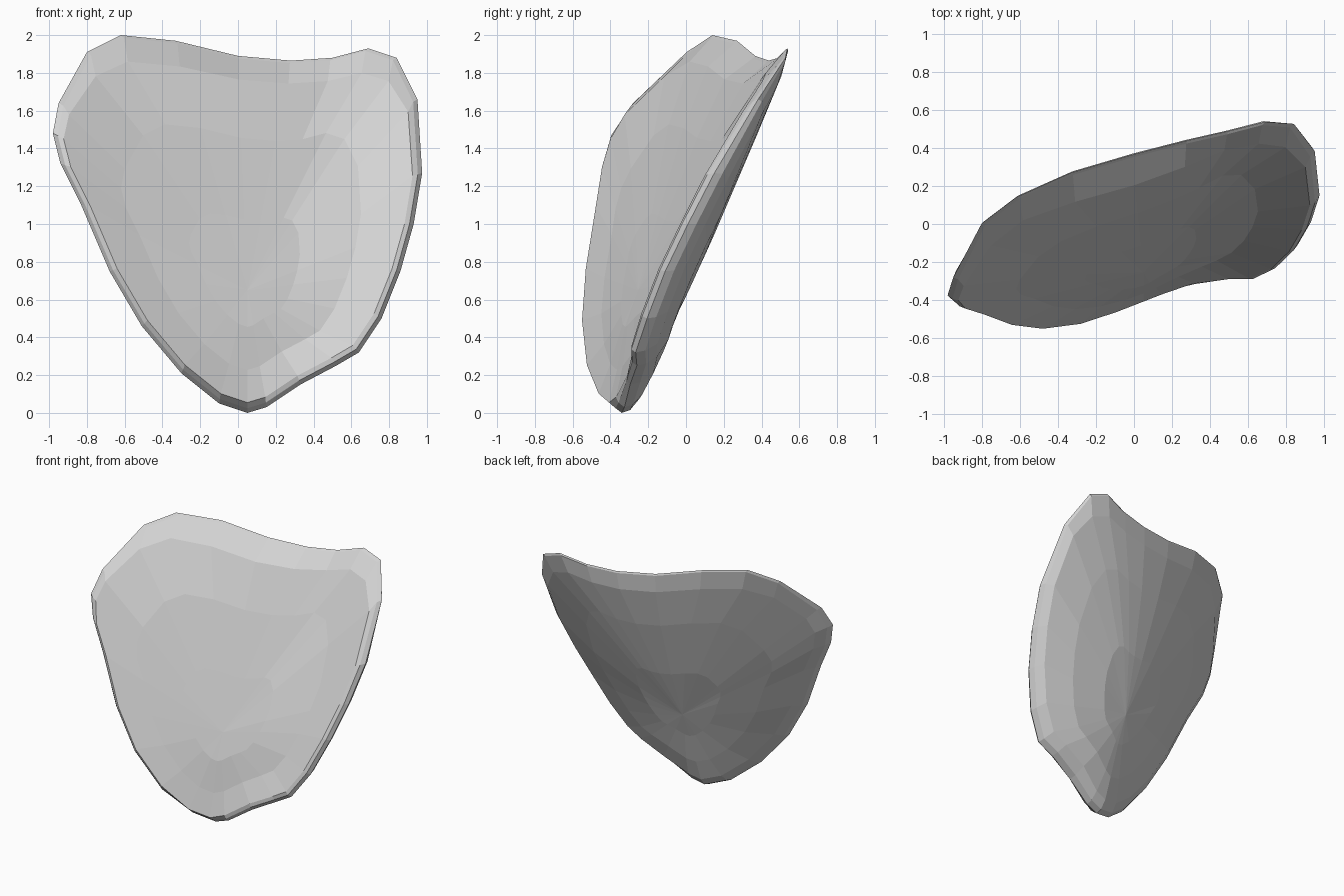
import bpy, bmesh

if "Cube" in bpy.data.objects:
    bpy.data.objects.remove(bpy.data.objects["Cube"])

# Outline of the curved shell (x, z), clockwise from the bottom tip
OUTLINE = [(.05, 0), (-.1, .05), (-.3, .21), (-.51, .46), (-.68, .75), (-.83, 1.1),
           (-.94, 1.32), (-.98, 1.48), (-.95, 1.64), (-.8, 1.91), (-.62, 2.0),
           (-.33, 1.97), (0, 1.89), (.28, 1.865), (.5, 1.88), (.69, 1.93), (.84, 1.88),
           (.95, 1.66), (.975, 1.27), (.93, 1.0), (.86, .75), (.76, .5), (.64, .32),
           (.52, .25), (.33, .15), (.15, .03)]

# Bowed cross-sections: z, then x and y at left edge, middle and right edge
ROWS = [(0, -.1, -.41, .05, -.34, .2, -.35), (.1, -.18, -.45, .06, -.31, .28, -.33),
        (.25, -.34, -.50, .06, -.25, .52, -.26), (.46, -.51, -.52, .05, -.18, .74, -.22),
        (.75, -.68, -.50, .03, -.06, .86, -.11), (1.05, -.8, -.45, 0, .06, .93, .04),
        (1.32, -.94, -.41, 0, .16, .97, .18), (1.64, -.95, -.28, 0, .28, .95, .37),
        (1.9, -.8, 0, 0, .37, .84, .54), (2.0, -.62, .14, 0, .41, .8, .57)]


def surface_y(x, z, flat):
    """Depth at (x, z): a parabola, blended by flat into two planes with a crease."""
    z = min(max(z, 0), 2)
    for lo, hi in zip(ROWS, ROWS[1:]):
        if z <= hi[0]:
            break
    t = (z - lo[0]) / (hi[0] - lo[0])
    a, p, b, q, c, r = [u + (v - u) * t for u, v in zip(lo[1:], hi[1:])]

    def bow(x):
        return (p * (x - b) * (x - c) / ((a - b) * (a - c))
                + q * (x - a) * (x - c) / ((b - a) * (b - c))
                + r * (x - a) * (x - b) / ((c - a) * (c - b)))

    # Crease running from the tip up the right of centre
    m = a + (c - a) * .77
    top = bow(m)
    if x < m:
        hinge = p + (top - p) * (x - a) / (m - a)
    else:
        hinge = top + (r - top) * (x - m) / (c - m)
    return bow(x) * (1 - flat) + hinge * flat


bm = bmesh.new()
CX = .05
FRONT = .85


def ring(scale, top_scale, depth, top_depth, flat=0):
    """Outline shrunk towards the centre and pushed forwards or backwards."""
    cz = 1.0 if scale > .9 else .65
    verts = []
    for x, z in OUTLINE:
        k = min(max((z - 1.45) / .4, 0), 1)
        s = scale + (top_scale - scale) * k
        d = depth + (top_depth - depth) * k
        px, pz = CX + (x - CX) * scale, cz + (z - cz) * s
        verts.append(bm.verts.new((px, surface_y(px, pz, flat) + d, pz)))
    return verts


# Front face, rim and back face as one chain of rings
rings = [ring(.3, .3, -.04, -.04, FRONT), ring(.65, .65, -.04, -.04, FRONT),
         ring(.945, .86, -.055, -.04, FRONT), ring(.975, .985, -.04, -.01),
         ring(1, 1, 0, 0), ring(.985, .985, .04, .01), ring(.93, .84, .07, .045),
         ring(.65, .65, .07, .065), ring(.3, .3, .07, .07)]
n = len(OUTLINE)
for a, b in zip(rings, rings[1:]):
    for i in range(n):
        j = (i + 1) % n
        bm.faces.new((a[i], a[j], b[j], b[i]))

# Centre fans closing both sides
for loop, d, flat in ((rings[0], -.04, FRONT), (rings[-1], .07, 0)):
    hub = bm.verts.new((CX, surface_y(CX, .65, flat) + d, .65))
    for i in range(n):
        bm.faces.new((loop[i], loop[(i + 1) % n], hub))
bmesh.ops.recalc_face_normals(bm, faces=bm.faces)

# Stand on the ground
low = min(v.co.z for v in bm.verts)
bmesh.ops.translate(bm, verts=bm.verts, vec=(0, 0, -low))

mesh = bpy.data.meshes.new("curved_shell")
bm.to_mesh(mesh)
bm.free()
shell = bpy.data.objects.new("curved_shell", mesh)
bpy.context.collection.objects.link(shell)

# Plain grey surface
grey = bpy.data.materials.new("light_grey")
grey.diffuse_color = (.65, .65, .65, 1)
grey.use_nodes = True
grey.node_tree.nodes["Principled BSDF"].inputs["Base Color"].default_value = grey.diffuse_color
mesh.materials.append(grey)
